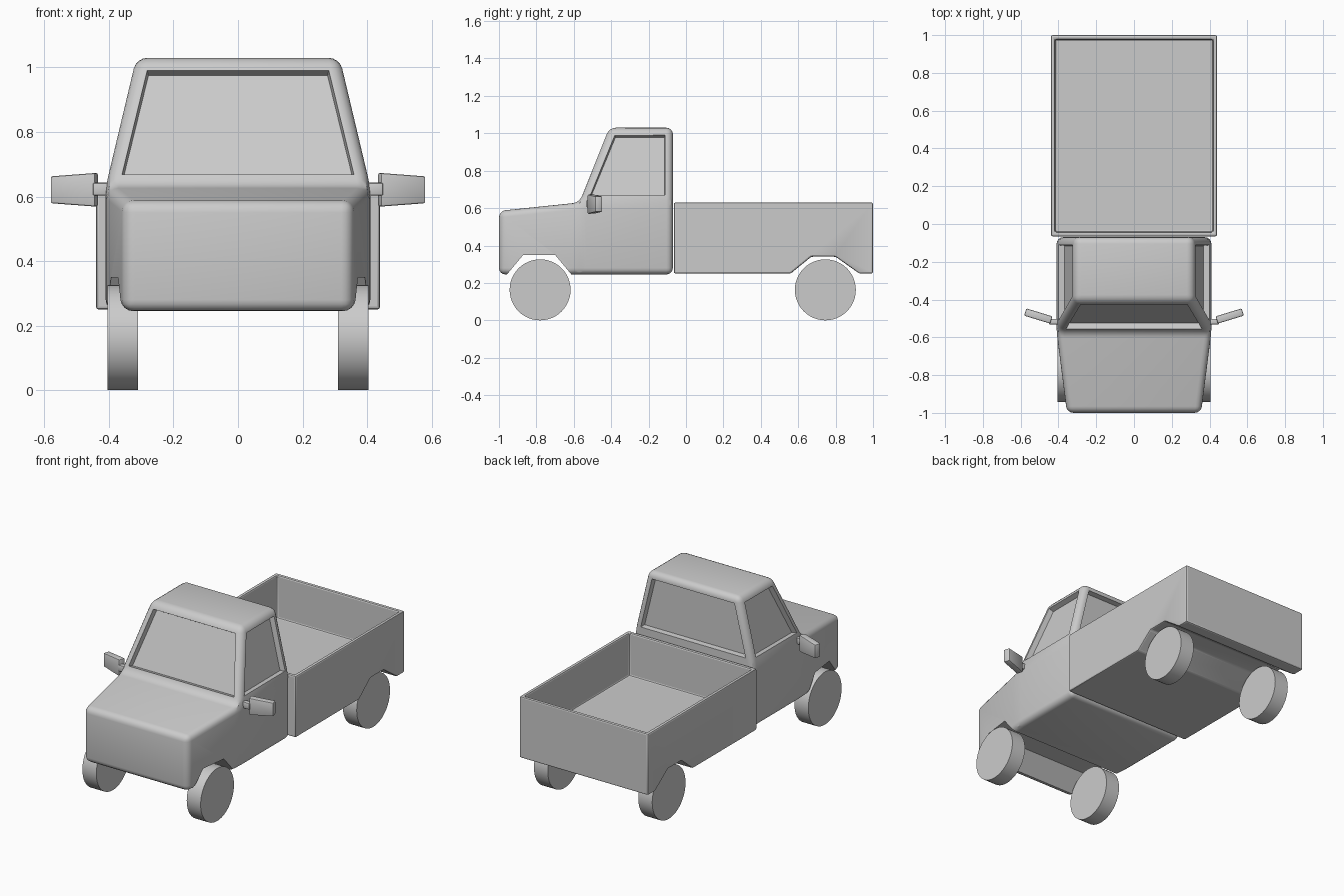
import bpy, bmesh, math
from mathutils import Matrix, Vector

if "Cube" in bpy.data.objects:
    bpy.data.objects.remove(bpy.data.objects["Cube"])


def finish(name, bm, angle=30):
    bmesh.ops.recalc_face_normals(bm, faces=bm.faces[:])
    me = bpy.data.meshes.new(name)
    bm.to_mesh(me)
    bm.free()
    ob = bpy.data.objects.new(name, me)
    bpy.context.collection.objects.link(ob)
    smooth(ob, angle)
    return ob


def activate(ob):
    bpy.ops.object.select_all(action='DESELECT')
    ob.select_set(True)
    bpy.context.view_layer.objects.active = ob


def smooth(ob, angle=30):
    activate(ob)
    bpy.ops.object.shade_smooth_by_angle(angle=math.radians(angle))


def box(bm, lo, hi):
    lo, hi = Vector(lo), Vector(hi)
    m = Matrix.Translation((lo + hi) / 2) @ Matrix.Diagonal((*(hi - lo), 1))
    return bmesh.ops.create_cube(bm, size=1, matrix=m)['verts']


def cut_arch(ob, profile):
    # Full-width wheel arch cut from a (y, z) profile
    bm = bmesh.new()
    f = bm.faces.new([bm.verts.new((-0.6, y, z)) for y, z in profile])
    ext = bmesh.ops.extrude_face_region(bm, geom=[f])['geom']
    bmesh.ops.translate(bm, vec=(1.2, 0, 0),
                        verts=[v for v in ext if isinstance(v, bmesh.types.BMVert)])
    cutter = finish("arch_cutter", bm)
    cutter.hide_render = True
    mod = ob.modifiers.new("arch", 'BOOLEAN')
    mod.operation, mod.solver, mod.object = 'DIFFERENCE', 'EXACT', cutter
    activate(ob)
    bpy.ops.object.modifier_apply(modifier=mod.name)
    bpy.data.objects.remove(cutter)


# Cab: mirrored (x, y, z) side points joined by panels
pts = {
    'front_low': (0.355, -1.0, 0.245), 'front_top': (0.355, -1.0, 0.585),
    'cowl': (0.41, -0.57, 0.63), 'sill': (0.41, -0.57, 0.245),
    'rear_low': (0.41, -0.07, 0.245), 'belt': (0.41, -0.07, 0.63),
    'roof_rear': (0.315, -0.07, 1.03), 'roof_front': (0.315, -0.41, 1.03),
}
bm = bmesh.new()
side = {s: {k: bm.verts.new((s * x, y, z)) for k, (x, y, z) in pts.items()} for s in (1, -1)}
for s in (1, -1):
    for panel in ('front_low sill cowl front_top', 'sill rear_low belt cowl',
                  'cowl belt roof_rear roof_front'):
        bm.faces.new([side[s][k] for k in panel.split()])
loop = 'front_low front_top cowl roof_front roof_rear belt rear_low sill'.split()
for a, b in zip(loop, loop[1:] + loop[:1]):
    bm.faces.new([side[1][a], side[1][b], side[-1][b], side[-1][a]])
bmesh.ops.recalc_face_normals(bm, faces=bm.faces[:])
bmesh.ops.bevel(bm, geom=bm.edges[:], offset=0.035, offset_type='OFFSET',
                segments=4, profile=0.5, affect='EDGES', clamp_overlap=True)
# Recessed windows on the four sides of the greenhouse
panes = [f for f in bm.faces if f.calc_center_median().z > 0.7 and abs(f.normal.z) < 0.8]
panes = sorted(panes, key=lambda f: -f.calc_area())[:4]
bmesh.ops.inset_individual(bm, faces=panes, thickness=0.009, depth=0)
bmesh.ops.inset_individual(bm, faces=panes, thickness=0.006, depth=-0.032)
cab = finish("cab", bm)
cut_arch(cab, [(-0.97, 0.23), (-0.87, 0.35), (-0.70, 0.35), (-0.60, 0.23)])
smooth(cab)

# Open cargo bed
bm = bmesh.new()
box(bm, (-0.44, -0.065, 0.25), (0.44, 1.0, 0.63))
top = max(bm.faces, key=lambda f: f.calc_center_median().z)
bmesh.ops.inset_individual(bm, faces=[top], thickness=0.032, depth=0)
ext = bmesh.ops.extrude_discrete_faces(bm, faces=[top])['faces'][0]
bmesh.ops.translate(bm, vec=(0, 0, -0.265), verts=ext.verts[:])
bed = finish("cargo_bed", bm)
cut_arch(bed, [(0.535, 0.23), (0.67, 0.34), (0.80, 0.34), (0.955, 0.23)])
mod = bed.modifiers.new("soft_edges", 'BEVEL')
mod.width, mod.segments, mod.limit_method = 0.009, 2, 'ANGLE'
activate(bed)
bpy.ops.object.modifier_apply(modifier=mod.name)
smooth(bed)

for s, label in ((1, "right"), (-1, "left")):
    # Wheels
    for y, end in ((-0.78, "front"), (0.745, "rear")):
        bm = bmesh.new()
        bmesh.ops.create_cone(bm, cap_ends=True, segments=48, radius1=0.163, radius2=0.163,
                              depth=0.095, matrix=Matrix.Translation((s * 0.357, y, 0.163))
                              @ Matrix.Rotation(math.pi / 2, 4, 'Y'))
        finish(f"{end}_{label}_wheel", bm)

    # Wing mirror: tapered angled head on a short arm
    bm = bmesh.new()
    head = box(bm, (-0.072, -0.02, -0.052), (0.072, 0.02, 0.052))
    for v in head:
        if v.co.x > 0:
            v.co.z *= 0.8
    bmesh.ops.transform(bm, verts=head, matrix=Matrix.Translation((0.507, -0.487, 0.621))
                        @ Matrix.Rotation(math.radians(17), 4, 'Z'))
    arm = box(bm, (0.39, -0.532, 0.603), (0.45, -0.502, 0.643))
    bmesh.ops.bevel(bm, geom=bm.edges[:], offset=0.006, segments=2, profile=0.5,
                    affect='EDGES')
    bmesh.ops.scale(bm, vec=(s, 1, 1), verts=bm.verts[:])
    finish(f"{label}_wing_mirror", bm)
